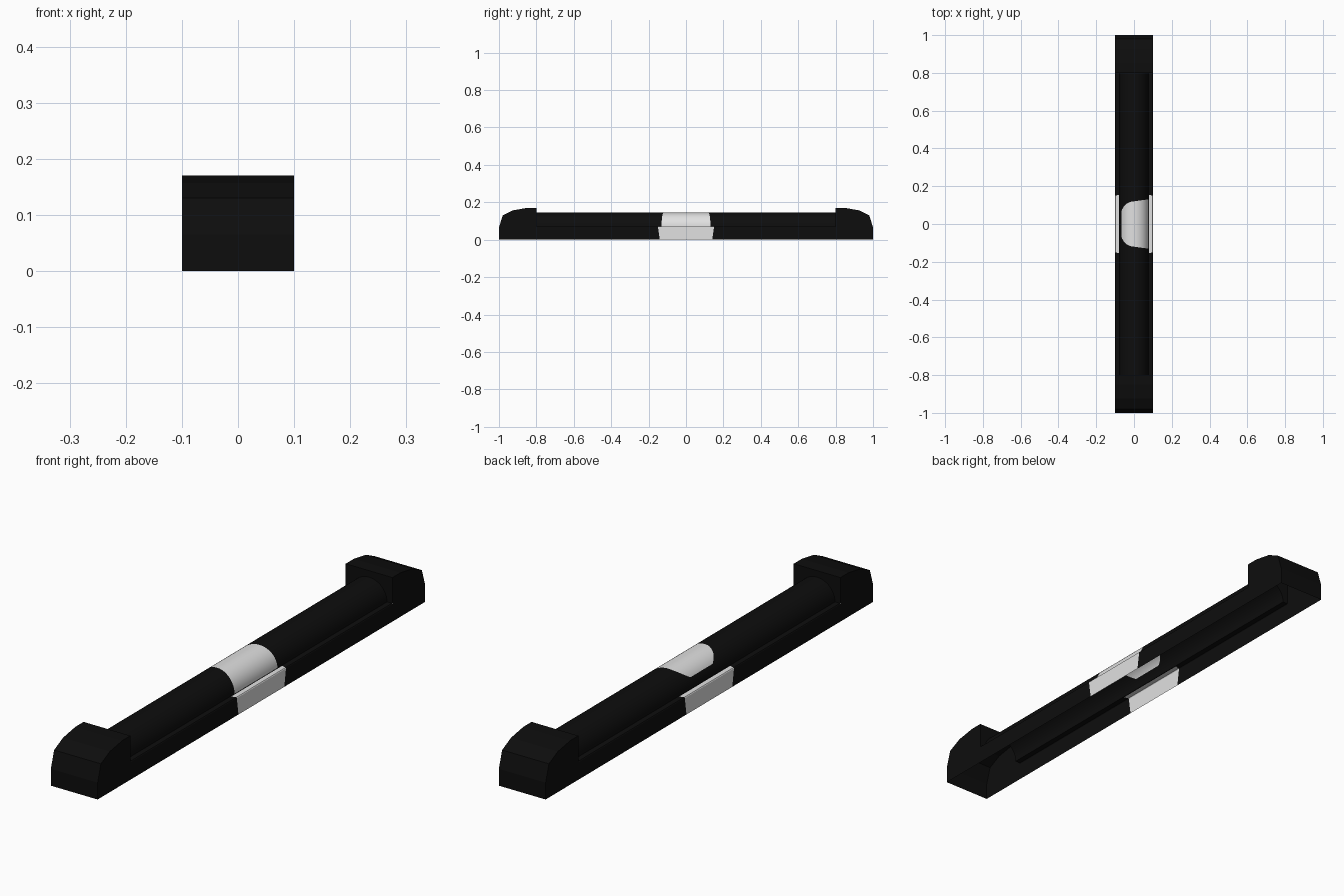
import bpy, bmesh, math

if "Cube" in bpy.data.objects:
    bpy.data.objects.remove(bpy.data.objects["Cube"])


def material(name, v):
    m = bpy.data.materials.new(name)
    m.diffuse_color = (v, v, v, 1)
    m.use_nodes = True
    m.node_tree.nodes["Principled BSDF"].inputs["Base Color"].default_value = m.diffuse_color
    return m


BLACK = material("black rubber", 0.004)
WHITE = material("white marking", 0.75)


def make(name, bm, smooth=False):
    me = bpy.data.meshes.new(name)
    bm.to_mesh(me)
    bm.free()
    me.materials.append(BLACK)
    me.materials.append(WHITE)
    ob = bpy.data.objects.new(name, me)
    bpy.context.collection.objects.link(ob)
    if smooth:
        me.shade_smooth()
    return ob


def strip_sheet(name, pts, smooth=False):
    """Long sheet along y; each point is x, z, half length of the white band."""
    bm = bmesh.new()
    rows = []
    for x, z, w in pts:
        w0 = max(w, 0.02)
        rows.append([bm.verts.new((x, y, z)) for y in (-0.8, -w0, w0, 0.8)])
    for i in range(len(rows) - 1):
        a, b = rows[i], rows[i + 1]
        for j in range(3):
            f = bm.faces.new((a[j], b[j], b[j + 1], a[j + 1]))
            if j == 1 and pts[i][2] > 0 and pts[i + 1][2] > 0:
                f.material_index = 1
    return make(name, bm, smooth)


# Side rails: vertical wall with a narrow ledge, open underneath
left = [(-0.1, 0, 0.14), (-0.1, 0.067, 0.15), (-0.098, 0.07, 0.15),
        (-0.08, 0.07, 0.155), (-0.077, 0.07, 0)]
strip_sheet("left_rail", left)
strip_sheet("right_rail", [(-x, z, w) for x, z, w in reversed(left)])


# Rounded channel cover with the off-centre white band
def band(x):
    if x >= 0:
        return 0.12 + 0.14 * x
    if x < -0.071:
        return 0
    return 0.04 + 0.08 * math.sqrt(max(0, 1 - (x / 0.071) ** 2))


arch = []
for i in range(25):
    t = math.pi * (1 - i / 24)
    x = 0.077 * math.cos(t)
    arch.append((x, 0.07 + 0.075 * math.sin(t), band(x)))
strip_sheet("channel_cover", arch, True)


# End caps: rounded profile with side walls, open underneath
profile = [(1, 0), (1, 0.065), (0.98, 0.13), (0.925, 0.157),
           (0.85, 0.17), (0.8, 0.17)]


def end_cap(name, s):
    bm = bmesh.new()
    lo = [bm.verts.new((-0.1, s * y, z)) for y, z in profile]
    hi = [bm.verts.new((0.1, s * y, z)) for y, z in profile]
    for i in range(len(profile) - 1):
        bm.faces.new((lo[i], hi[i], hi[i + 1], lo[i + 1]))
    for side, x in ((lo, -0.1), (hi, 0.1)):
        bm.faces.new(side + [bm.verts.new((x, s * 0.8, 0))])
    # Inner wall following the channel outline
    line = [(-0.1, 0.07)] + [(p[0], p[1]) for p in arch] + [(0.1, 0.07)]
    low = [bm.verts.new((x, s * 0.8, z)) for x, z in line]
    top = [bm.verts.new((x, s * 0.8, 0.17)) for x, z in line]
    for i in range(len(line) - 1):
        bm.faces.new((low[i], low[i + 1], top[i + 1], top[i]))
    bmesh.ops.remove_doubles(bm, verts=bm.verts[:], dist=1e-5)
    bmesh.ops.recalc_face_normals(bm, faces=bm.faces[:])
    # Make sure the shell faces outward
    bm.normal_update()
    roof = max(bm.faces, key=lambda f: abs(f.normal.z))
    if roof.normal.z < 0:
        bmesh.ops.reverse_faces(bm, faces=bm.faces[:])
    make(name, bm)


end_cap("front_cap", -1)
end_cap("back_cap", 1)

# Outward normals on the sheets
for n in ("left_rail", "right_rail", "channel_cover"):
    me = bpy.data.objects[n].data
    if sum(p.normal.z * p.area for p in me.polygons) < 0:
        me.flip_normals()
